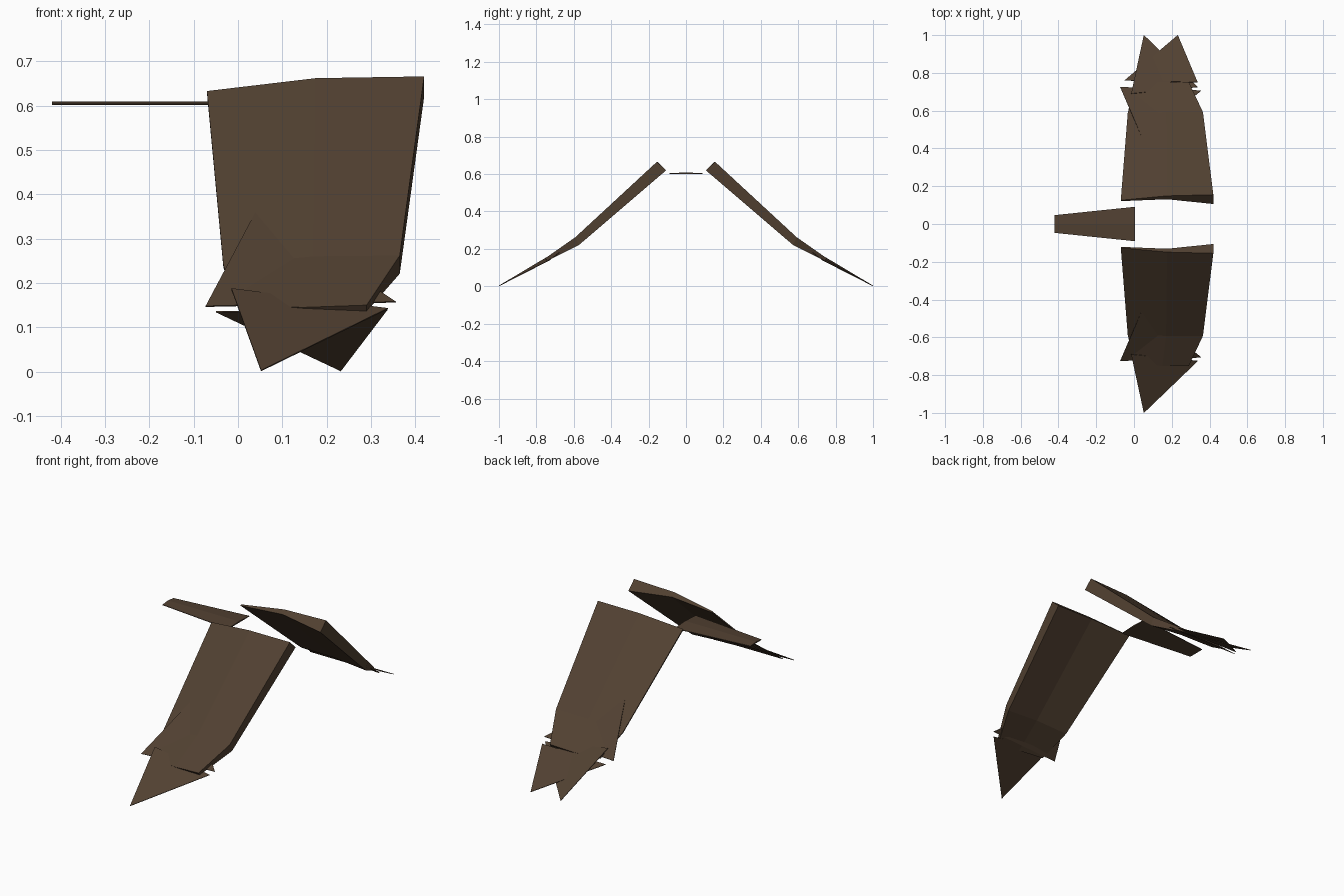
import bpy, bmesh
from mathutils import Vector

cube = bpy.data.objects.get("Cube")
if cube:
    bpy.data.objects.remove(cube, do_unlink=True)

brown = bpy.data.materials.new("feather_brown")
brown.use_nodes = True
COLOR = (0.083, 0.052, 0.031, 1)
brown.diffuse_color = COLOR
brown.node_tree.nodes["Principled BSDF"].inputs["Base Color"].default_value = COLOR


def loft(name, sections, mirror=False):
    """Closed solid through matching rings of points."""
    bm = bmesh.new()
    flip = -1 if mirror else 1
    rings = [[bm.verts.new((x, y * flip, z)) for x, y, z in s] for s in sections]
    n = len(rings[0])
    for a, b in zip(rings, rings[1:]):
        for i in range(n):
            j = (i + 1) % n
            bm.faces.new((a[i], a[j], b[j], b[i]))
    bm.faces.new(rings[0])
    bm.faces.new(rings[-1])
    bmesh.ops.recalc_face_normals(bm, faces=bm.faces)
    mesh = bpy.data.meshes.new(name)
    bm.to_mesh(mesh)
    bm.free()
    mesh.materials.append(brown)
    obj = bpy.data.objects.new(name, mesh)
    bpy.context.collection.objects.link(obj)
    return obj


def feather(name, corners, mirror, thickness=0.003):
    """Thin triangular plate."""
    a, b, c = (Vector(p) for p in corners)
    off = (b - a).cross(c - a).normalized() * thickness / 2
    loft(name, [[p + off for p in (a, b, c)], [p - off for p in (a, b, c)]], mirror)


# Wing rings: leading top, middle top, trailing top, trailing bottom, middle bottom, leading bottom
root = [(0.42, 0.155, 0.666), (0.175, 0.149, 0.662), (-0.07, 0.126, 0.633),
        (-0.07, 0.121, 0.628), (0.175, 0.131, 0.642), (0.42, 0.106, 0.62)]
elbow = [(0.365, 0.592, 0.262), (0.17, 0.592, 0.260), (-0.033, 0.588, 0.240),
         (-0.033, 0.585, 0.235), (0.17, 0.578, 0.236), (0.365, 0.572, 0.221)]
end = [(0.29, 0.752, 0.150), (0.15, 0.752, 0.145), (0.0, 0.735, 0.147),
       (0.0, 0.733, 0.143), (0.15, 0.744, 0.137), (0.29, 0.742, 0.135)]

for side, mirror in (("left", False), ("right", True)):
    loft(f"{side}_wing", [root, elbow, end], mirror)
    feather(f"{side}_tip_feather",
            [(0.052, 1.0, 0.002), (-0.015, 0.69, 0.187), (0.338, 0.725, 0.142)], mirror)
    feather(f"{side}_inner_feather",
            [(0.043, 0.455, 0.366), (-0.073, 0.725, 0.147), (0.356, 0.706, 0.157)], mirror)

# Extra pointed feather on one wing only
feather("left_outer_feather",
        [(0.232, 1.0, 0.002), (-0.05, 0.76, 0.135), (0.337, 0.75, 0.14)], False)

# Flat tail, slightly thicker along the middle
loft("tail", [[(x, -w, 0.604), (x, 0, 0.609), (x, w, 0.604), (x, w, 0.601), (x, -w, 0.601)]
              for x, w in ((-0.42, 0.047), (0.005, 0.091))])
